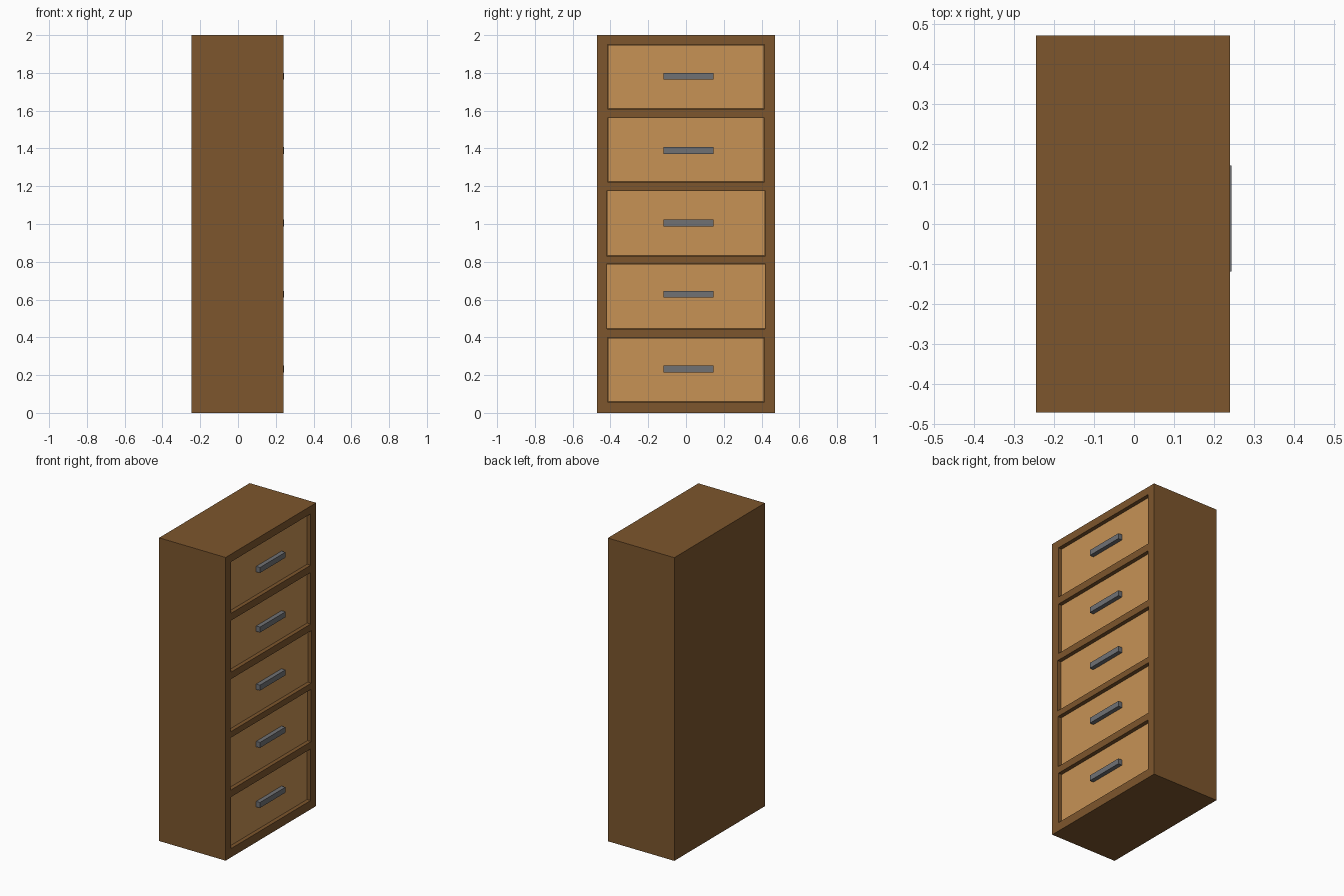
import bpy

if "Cube" in bpy.data.objects:
    bpy.data.objects.remove(bpy.data.objects["Cube"])


def material(name, rgb):
    m = bpy.data.materials.new(name)
    m.diffuse_color = (*rgb, 1)
    m.use_nodes = True
    m.node_tree.nodes["Principled BSDF"].inputs["Base Color"].default_value = m.diffuse_color
    return m


def box(name, lo, hi, mat):
    size = [b - a for a, b in zip(lo, hi)]
    centre = [(a + b) / 2 for a, b in zip(lo, hi)]
    bpy.ops.mesh.primitive_cube_add(size=1, location=centre)
    ob = bpy.context.object
    ob.name = name
    ob.scale = size
    bpy.ops.object.transform_apply(location=False, rotation=False, scale=True)
    ob.data.materials.append(mat)
    return ob


dark_wood = material("dark_wood", (0.205, 0.093, 0.026))
light_wood = material("light_wood", (0.571, 0.287, 0.091))
metal = material("metal", (0.16, 0.165, 0.175))

FRONT = 0.24       # outer face of the carcass
PANEL = 0.216      # recessed face of the drawers
POCKET = 0.19      # back of the drawer openings

# Carcass
carcass = box("carcass", (-0.245, -0.472, 0), (FRONT, 0.472, 2), dark_wood)

# Drawers: bottom, top, half width, handle height
rows = [
    (0.058, 0.398, 0.415, 0.232),
    (0.445, 0.790, 0.419, 0.628),
    (0.830, 1.176, 0.421, 1.006),
    (1.222, 1.562, 0.415, 1.389),
    (1.610, 1.949, 0.415, 1.782),
]

for i, (z0, z1, w, hz) in enumerate(rows, 1):
    # Opening cut into the carcass
    cutter = box(f"opening_cutter_{i}", (POCKET, -w, z0), (FRONT + 0.1, w, z1), dark_wood)
    cutter.hide_render = True
    cutter.display_type = 'WIRE'
    cut = carcass.modifiers.new(f"opening_{i}", 'BOOLEAN')
    cut.operation = 'DIFFERENCE'
    cut.solver = 'EXACT'
    cut.object = cutter

    # Recessed drawer front
    gap = 0.002
    box(f"drawer_front_{i}", (POCKET - 0.01, -w + gap, z0 + gap),
        (PANEL, w - gap, z1 - gap), light_wood)

    # Bar handle
    box(f"drawer_handle_{i}", (PANEL - 0.005, -0.119, hz - 0.018),
        (0.244, 0.146, hz + 0.018), metal)
